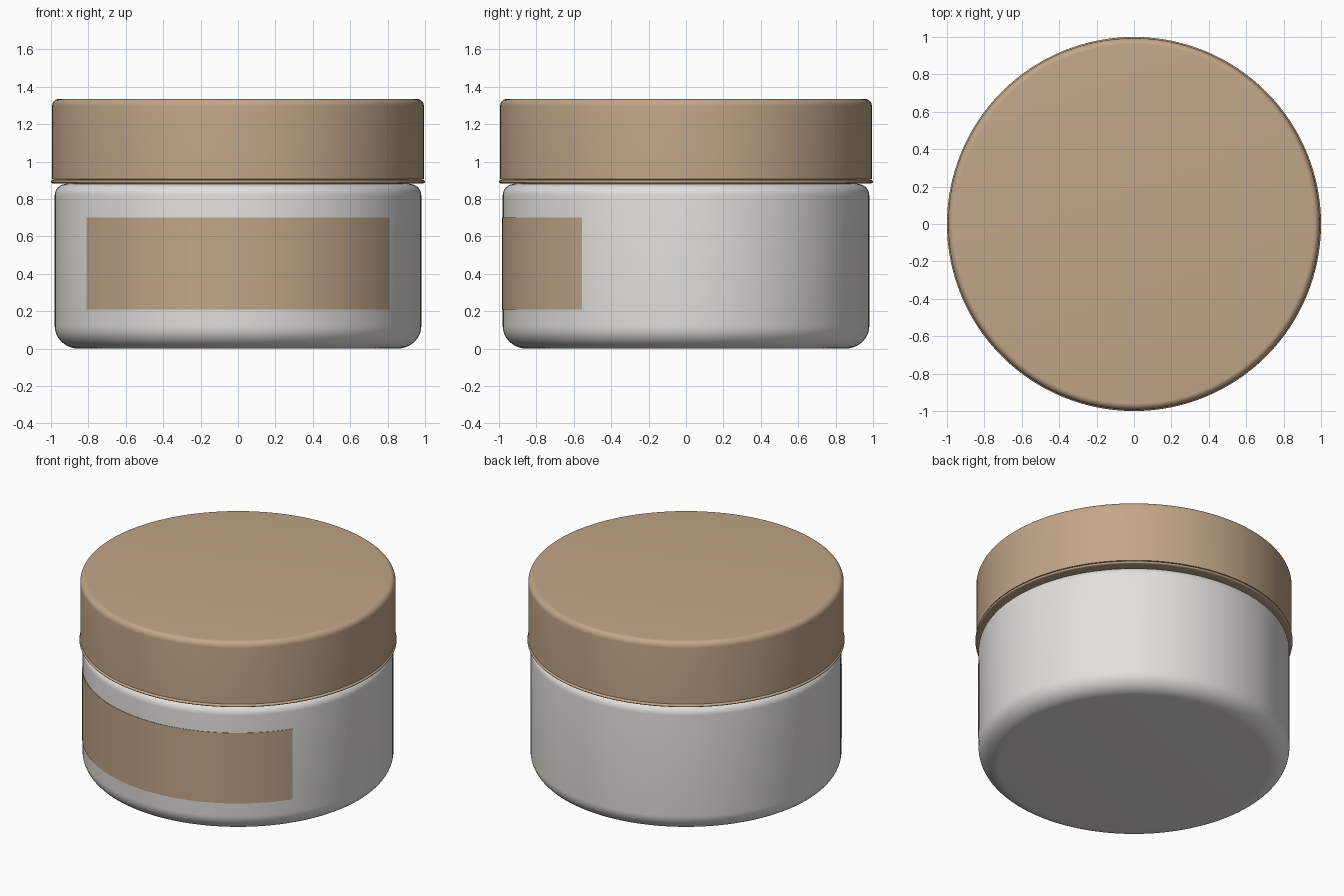
import bpy, bmesh, math

if "Cube" in bpy.data.objects:
    bpy.data.objects.remove(bpy.data.objects["Cube"])

SEGMENTS = 128


def material(name, color):
    m = bpy.data.materials.new(name)
    m.diffuse_color = (*color, 1)
    m.use_nodes = True
    m.node_tree.nodes["Principled BSDF"].inputs["Base Color"].default_value = m.diffuse_color
    return m


tan = material("warm tan", (0.54, 0.38, 0.25))
white = material("off white", (0.76, 0.75, 0.71))


def finish(name, bm, mat, angle=35):
    bmesh.ops.recalc_face_normals(bm, faces=bm.faces)
    mesh = bpy.data.meshes.new(name)
    bm.to_mesh(mesh)
    bm.free()
    mesh.materials.append(mat)
    obj = bpy.data.objects.new(name, mesh)
    bpy.context.collection.objects.link(obj)
    bpy.ops.object.select_all(action='DESELECT')
    obj.select_set(True)
    bpy.context.view_layer.objects.active = obj
    bpy.ops.object.shade_smooth_by_angle(angle=math.radians(angle))
    return obj


def arc(cx, cz, rx, rz, start, end, steps=8):
    """Profile points along an elliptical corner, angles in degrees."""
    pts = []
    for i in range(steps + 1):
        a = math.radians(start + (end - start) * i / steps)
        pts.append((cx + rx * math.cos(a), cz + rz * math.sin(a)))
    return pts


def lathe(name, profile, mat):
    """Spin an (r, z) profile about z and cap both ends with flat discs."""
    bm = bmesh.new()
    rings = []
    for r, z in profile:
        rings.append([bm.verts.new((r * math.cos(t), r * math.sin(t), z))
                      for t in (2 * math.pi * i / SEGMENTS for i in range(SEGMENTS))])
    for low, high in zip(rings, rings[1:]):
        for i in range(SEGMENTS):
            j = (i + 1) % SEGMENTS
            bm.faces.new((low[i], low[j], high[j], high[i]))
    bm.faces.new(rings[0])
    bm.faces.new(rings[-1])
    return finish(name, bm, mat)


# Jar body: broad rounded foot, straight wall, tight rounded shoulder
lathe("jar_body",
      arc(0.85, 0.12, 0.13, 0.12, -90, 0, 12) + arc(0.92, 0.82, 0.06, 0.06, 0, 90), white)

# Neck bridging the narrow gap beneath the lid
lathe("jar_neck", [(0.92, 0.87), (0.92, 0.91)], white)

# Lid with softly rounded top edge
lathe("lid",
      [(0.975, 0.902), (0.994, 0.906)] + arc(0.96, 1.295, 0.034, 0.04, 0, 90), tan)

# Thin bead around the lower edge of the lid
lathe("lid_rim",
      [(0.955, 0.884)] + arc(0.988, 0.893, 0.012, 0.009, -90, 90, 8) + [(0.975, 0.904)], tan)

# Curved label wrapped round the front of the jar
bm = bmesh.new()
HALF, STEPS = math.asin(0.81 / 0.983), 48
columns = []
for i in range(STEPS + 1):
    a = -HALF + 2 * HALF * i / STEPS
    columns.append([bm.verts.new((r * math.sin(a), -r * math.cos(a), z))
                    for r, z in ((0.977, 0.21), (0.983, 0.21), (0.983, 0.70), (0.977, 0.70))])
for a, b in zip(columns, columns[1:]):
    for k in range(4):
        n = (k + 1) % 4
        bm.faces.new((a[k], b[k], b[n], a[n]))
bm.faces.new(columns[0])
bm.faces.new(columns[-1])
finish("front_label", bm, tan)
